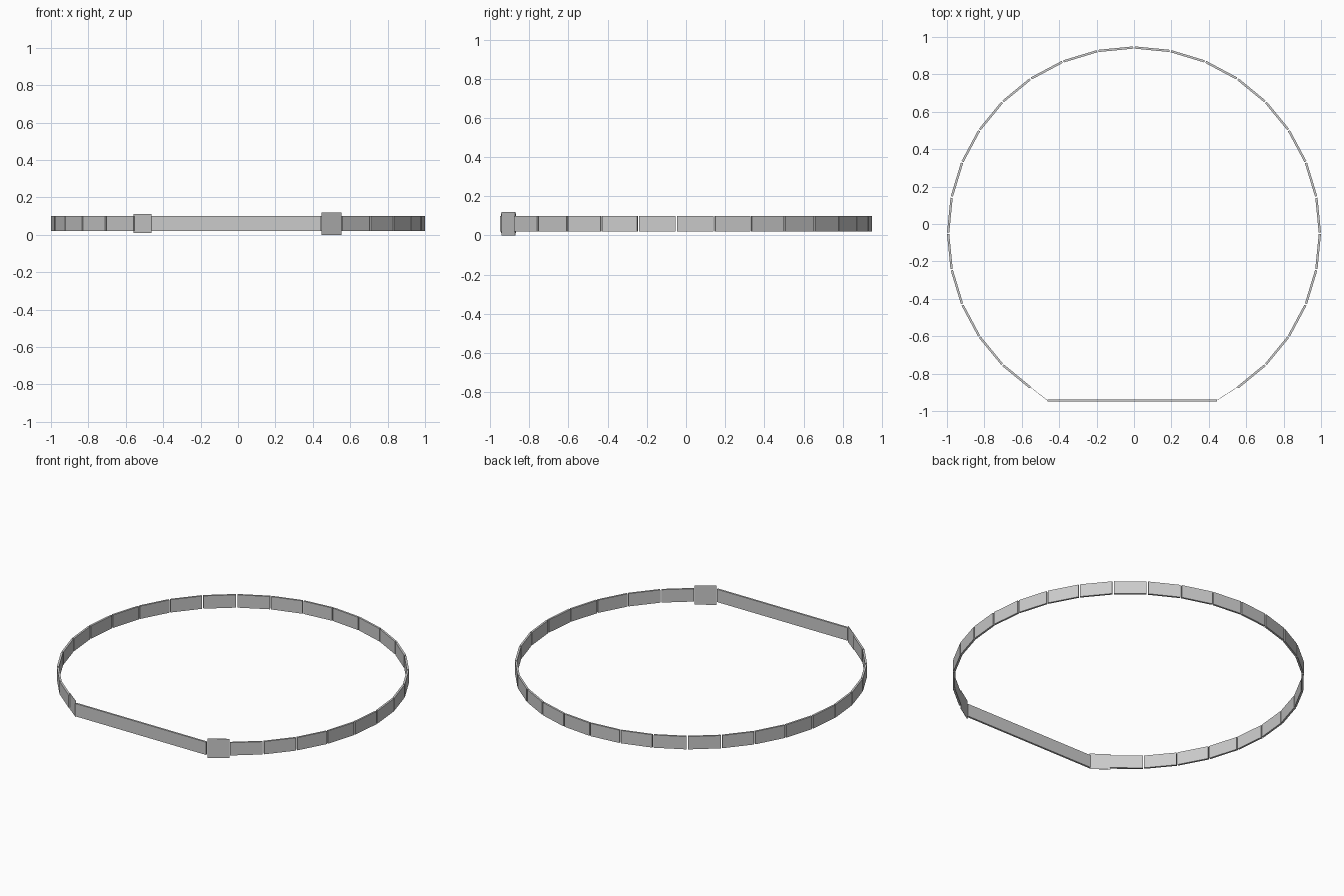
import bpy
from math import sin, cos, pi
from mathutils import Vector, Matrix

if "Cube" in bpy.data.objects:
    bpy.data.objects.remove(bpy.data.objects["Cube"])


def plate(name, p0, p1, z0, z1, thick, trim=0.0):
    """Upright flat strip running from p0 to p1 in plan, shortened by trim at each end."""
    a, b = Vector((*p0, 0)), Vector((*p1, 0))
    d = (b - a).normalized()
    size = ((b - a).length - 2 * trim, thick, z1 - z0)
    mid = (a + b) / 2 + Vector((0, 0, (z0 + z1) / 2))
    bpy.ops.mesh.primitive_cube_add(size=1)
    ob = bpy.context.object
    ob.name = name
    ob.data.transform(Matrix.Diagonal((*size, 1)))
    ob.location = mid
    ob.rotation_euler.z = d.to_2d().angle_signed(Vector((1, 0)))
    return ob


R, CY, STEP = 0.994, -0.05, 2 * pi / 32
Z0, Z1, THICK = 0.02, 0.10, 0.012


def ring_point(i):
    return (R * sin(i * STEP), CY + R * cos(i * STEP))


# ring of straight wall panels, open at the front
for i in range(-13, 13):
    plate(f"ring_panel_{i + 14:02d}", ring_point(i), ring_point(i + 1), Z0, Z1, THICK, 0.004)

# straight front panel
plate("front_panel", (-0.463, -0.944), (0.443, -0.944), Z0, Z1, THICK)

# thin connecting plates, the right one a little larger
plate("left_connector", (-0.557, -0.87), (-0.463, -0.943), 0.011, 0.111, 0.002)
plate("right_connector", (0.553, -0.872), (0.446, -0.941), 0.0, 0.12, 0.002)
